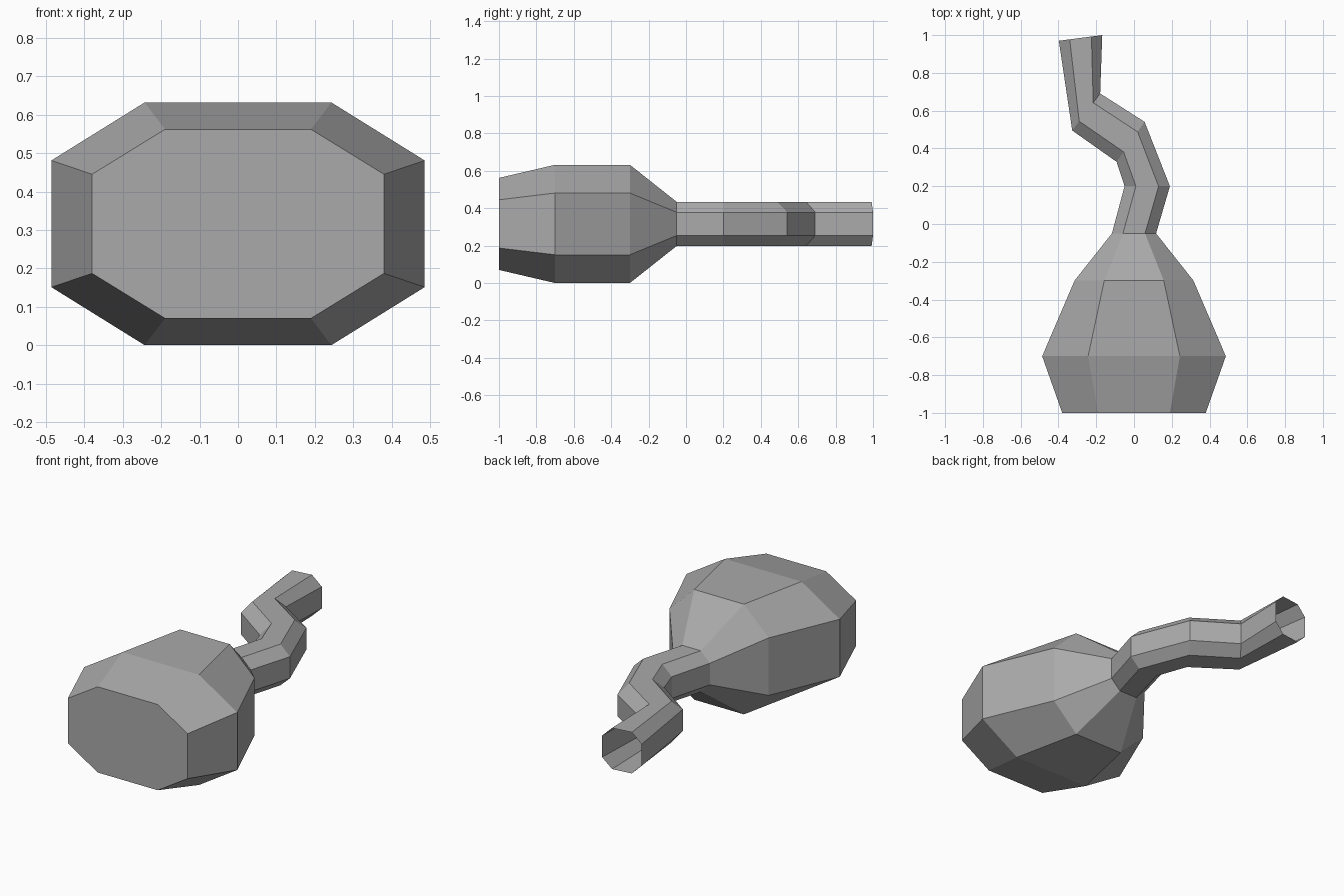
import bpy
import bmesh
from mathutils import Vector

cube = bpy.data.objects.get("Cube")
if cube:
    bpy.data.objects.remove(cube, do_unlink=True)

# Single plain grey
grey = bpy.data.materials.new("mid_grey")
grey.use_nodes = True
colour = (0.4, 0.4, 0.4, 1)
grey.diffuse_color = colour
grey.node_tree.nodes["Principled BSDF"].inputs["Base Color"].default_value = colour

MID_Z = 0.316


def octagon(bm, centre, half, top, side):
    """Chamfered ring: half is the sideways vector, top and side are half heights."""
    c = Vector((*centre, MID_Z))
    h = Vector((*half, 0))
    corners = [(1, -side), (1, side), (0.5, top), (-0.5, top),
               (-1, side), (-1, -side), (-0.5, -top), (0.5, -top)]
    return [bm.verts.new(c + h * u + Vector((0, 0, z))) for u, z in corners]


# Sections from the flat base, through the bulb, to the open bent neck
sections = [
    ((0, -1), (0.38, 0), 0.246, 0.129),
    ((0, -0.7), (0.486, 0), 0.316, 0.165),
    ((0, -0.3), (0.315, 0), 0.316, 0.165),
    ((0, -0.05), (0.117, 0), 0.118, 0.062),
    ((0.07, 0.2), (0.12, 0), 0.118, 0.062),
    ((-0.018, 0.435), (0.074, 0.106), 0.118, 0.062),
    ((-0.253, 0.593), (0.074, 0.098), 0.118, 0.062),
    ((-0.283, 0.985), (0.115, 0.015), 0.118, 0.062),
]

bm = bmesh.new()
rings = [octagon(bm, *s) for s in sections]
for a, b in zip(rings, rings[1:]):
    for i in range(8):
        j = (i + 1) % 8
        bm.faces.new((a[i], a[j], b[j], b[i]))

# Closed base; the far end of the neck stays open
bm.faces.new(rings[0][::-1])
bmesh.ops.recalc_face_normals(bm, faces=bm.faces)

mesh = bpy.data.meshes.new("bent_neck_flask")
bm.to_mesh(mesh)
bm.free()
mesh.materials.append(grey)
flask = bpy.data.objects.new("bent_neck_flask", mesh)
bpy.context.collection.objects.link(flask)
